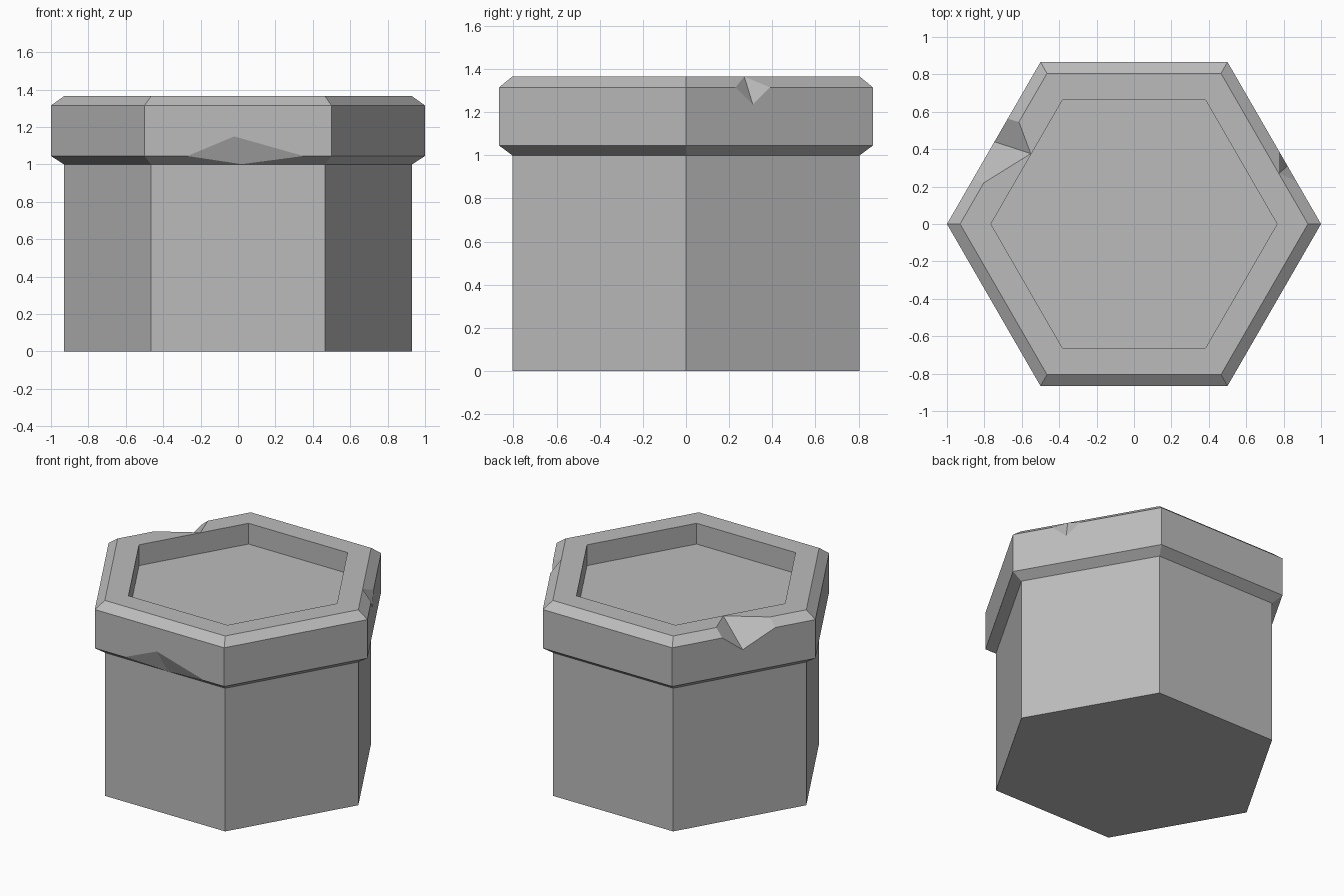
import bpy
import bmesh
from math import cos, sin, pi
from mathutils import Vector, Matrix

if "Cube" in bpy.data.objects:
    bpy.data.objects.remove(bpy.data.objects["Cube"], do_unlink=True)

# Stone colour
stone = bpy.data.materials.new("grey_stone")
stone.use_nodes = True
colour = (0.5, 0.5, 0.5, 1)
stone.diffuse_color = colour
stone.node_tree.nodes["Principled BSDF"].inputs["Base Color"].default_value = colour


def make_object(name, bm):
    bmesh.ops.recalc_face_normals(bm, faces=bm.faces)
    mesh = bpy.data.meshes.new(name)
    bm.to_mesh(mesh)
    bm.free()
    mesh.materials.append(stone)
    obj = bpy.data.objects.new(name, mesh)
    bpy.context.collection.objects.link(obj)
    return obj


def hex_pillar(name, profile):
    """Six-sided solid from (radius, height) pairs, capped at both ends."""
    bm = bmesh.new()
    rings = [[bm.verts.new((r * cos(i * pi / 3), r * sin(i * pi / 3), z))
              for i in range(6)] for r, z in profile]
    for low, high in zip(rings, rings[1:]):
        for i in range(6):
            j = (i + 1) % 6
            bm.faces.new((low[i], low[j], high[j], high[i]))
    bm.faces.new(rings[0])
    bm.faces.new(rings[-1])
    return make_object(name, bm)


def chip(target, valley, sides, bottom):
    """Cut a V-shaped notch along the valley line, opening to both sides."""
    inner, outer, a, b = (Vector(p) for p in (*valley, *sides))
    middle = (a + b) / 2
    bm = bmesh.new()
    size = 1.0
    centre = Vector((middle.x, middle.y, bottom + size / 2))
    bmesh.ops.create_cube(bm, size=size, matrix=Matrix.Translation(centre))
    for side in (a, b):
        normal = (outer - inner).cross(side - inner).normalized()
        if normal.dot(middle - inner) > 0:
            normal.negate()
        cut = bmesh.ops.bisect_plane(
            bm, geom=bm.verts[:] + bm.edges[:] + bm.faces[:],
            plane_co=inner, plane_no=normal, clear_outer=True)
        rim = [e for e in cut["geom_cut"] if isinstance(e, bmesh.types.BMEdge)]
        bmesh.ops.edgeloop_fill(bm, edges=rim)
    cutter = make_object("chip_cutter", bm)
    cutter.hide_render = True
    mod = target.modifiers.new("chip", "BOOLEAN")
    mod.operation = "DIFFERENCE"
    mod.solver = "EXACT"
    mod.object = cutter
    bpy.context.view_layer.objects.active = target
    bpy.ops.object.modifier_apply(modifier=mod.name)
    bpy.data.objects.remove(cutter, do_unlink=True)


# Pillar with bevelled collar and sunken top
pillar = hex_pillar("hexagonal_pillar", [
    (0.93, 0), (0.93, 1.0), (1.0, 1.045), (1.0, 1.315),
    (0.93, 1.365), (0.765, 1.365), (0.765, 1.22)])

# Large chip on the back of the rim
chip(pillar, [(-0.552, 0.376, 1.365), (-0.746, 0.44, 1.205)],
     [(-0.803, 0.22, 1.365), (-0.615, 0.545, 1.365)], 1.1)
# Small nick on the opposite rim edge
chip(pillar, [(0.774, 0.27, 1.365), (0.821, 0.31, 1.235)],
     [(0.867, 0.23, 1.315), (0.775, 0.39, 1.315)], 1.1)
# Wide chip under the front of the collar
chip(pillar, [(0.02, -0.807, 1.001), (-0.02, -0.866, 1.15)],
     [(-0.27, -0.866, 1.045), (0.35, -0.866, 1.045)], 1.001)
